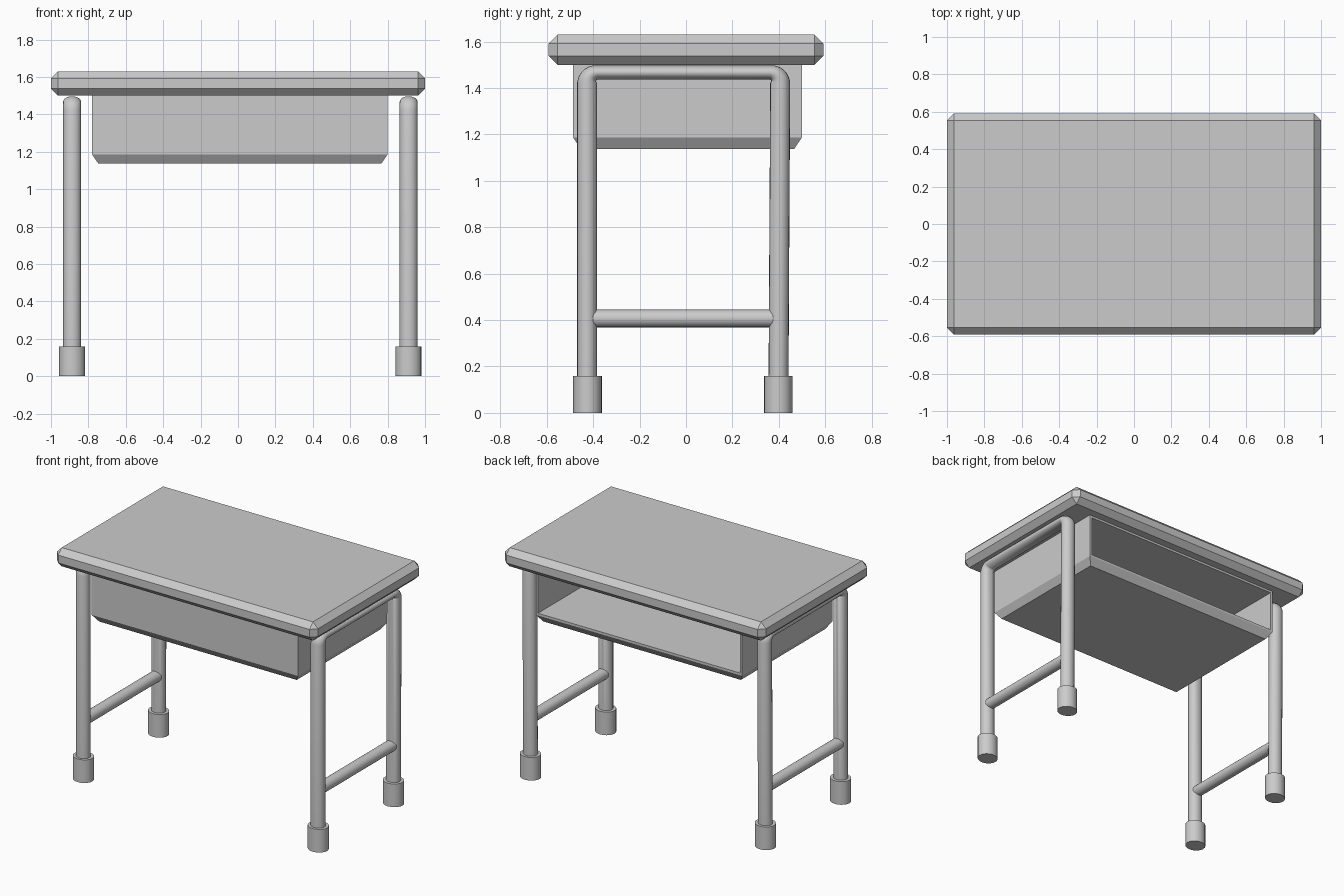
import bpy, bmesh, math
from mathutils import Vector

if "Cube" in bpy.data.objects:
    bpy.data.objects.remove(bpy.data.objects["Cube"])

SIDES = 20


def finish(bm, name, smooth=False):
    bmesh.ops.recalc_face_normals(bm, faces=bm.faces)
    mesh = bpy.data.meshes.new(name)
    bm.to_mesh(mesh)
    bm.free()
    obj = bpy.data.objects.new(name, mesh)
    bpy.context.collection.objects.link(obj)
    if smooth:
        bpy.ops.object.select_all(action='DESELECT')
        obj.select_set(True)
        bpy.context.view_layer.objects.active = obj
        bpy.ops.object.shade_smooth_by_angle(angle=math.radians(40))
    return obj


def box(x0, x1, y0, y1, z0, z1):
    bm = bmesh.new()
    bmesh.ops.create_cube(bm, size=1)
    for v in bm.verts:
        v.co = ((x0 + x1) / 2 + v.co.x * (x1 - x0),
                (y0 + y1) / 2 + v.co.y * (y1 - y0),
                (z0 + z1) / 2 + v.co.z * (z1 - z0))
    return bm


def tube(name, x, path, rx):
    """Sweep an ellipse along (y, z, in-plane radius) points at constant x."""
    bm = bmesh.new()
    pts = [Vector(p[:2]) for p in path]
    rings = []
    for i, p in enumerate(pts):
        t = (pts[min(i + 1, len(pts) - 1)] - pts[max(i - 1, 0)]).normalized()
        n, r = Vector((-t.y, t.x)), path[i][2]
        ring = []
        for k in range(SIDES):
            a = 2 * math.pi * k / SIDES
            q = p + n * r * math.sin(a)
            ring.append(bm.verts.new((x + rx * math.cos(a), q.x, q.y)))
        rings.append(ring)
    for a, b in zip(rings, rings[1:]):
        for k in range(SIDES):
            j = (k + 1) % SIDES
            bm.faces.new((a[k], a[j], b[j], b[k]))
    bm.faces.new(rings[0])
    bm.faces.new(rings[-1])
    return finish(bm, name, True)


# Tabletop with every edge chamfered
bm = box(-1, 1, -0.592, 0.592, 1.5, 1.63)
bmesh.ops.bevel(bm, geom=bm.edges[:], offset=0.038, segments=1, affect='EDGES')
finish(bm, "tabletop")

# Book tray: flared bottom rim, hollowed from the back
X0, X1, Y0, Y1, Z0, Z1 = -0.78, 0.80, -0.486, 0.499, 1.186, 1.5
bm = box(X0, X1, Y0, Y1, Z0, Z1)
bm.faces.ensure_lookup_table()
bottom = min(bm.faces, key=lambda f: f.calc_center_median().z)
back = max(bm.faces, key=lambda f: f.calc_center_median().y)
bmesh.ops.inset_individual(bm, faces=[bottom], thickness=0.047)
for v in bottom.verts:
    v.co.z = 1.137
bmesh.ops.inset_individual(bm, faces=[back], thickness=0.022)
hole = bmesh.ops.extrude_discrete_faces(bm, faces=[back])["faces"][0]
for v in hole.verts:
    v.co.y = Y0 + 0.022
finish(bm, "book_tray")

# Bent leg frame profile: up the front leg, across, down the back leg
YF, YB_TOP, YB, ZT, BEND = -0.426, 0.406, 0.398, 1.467, 0.043
path = [(YF, 0.02, 0.043)]
for i in range(7):
    a = math.pi / 2 * i / 6
    path.append((YF + BEND * (1 - math.cos(a)), ZT - BEND * (1 - math.sin(a)),
                 0.043 - 0.013 * i / 6))
for i in range(7):
    a = math.pi / 2 * i / 6
    path.append((YB_TOP - BEND * (1 - math.sin(a)), ZT - BEND * (1 - math.cos(a)),
                 0.030 + 0.013 * i / 6))
path.append((YB, 0.02, 0.043))

for side, x in (("left", -0.887), ("right", 0.912)):
    tube(side + "_leg_frame", x, path, 0.048)
    # Lower crossbar
    tube(side + "_crossbar", x, [(YF, 0.407, 0.038), (YB, 0.407, 0.038)], 0.040)
    # Foot caps
    for end, y in (("front", YF + 0.002), ("back", YB)):
        bar = [(y, 0, 0.062), (y, 0.16, 0.062)]
        tube(f"{side}_{end}_foot", x, bar, 0.069)
